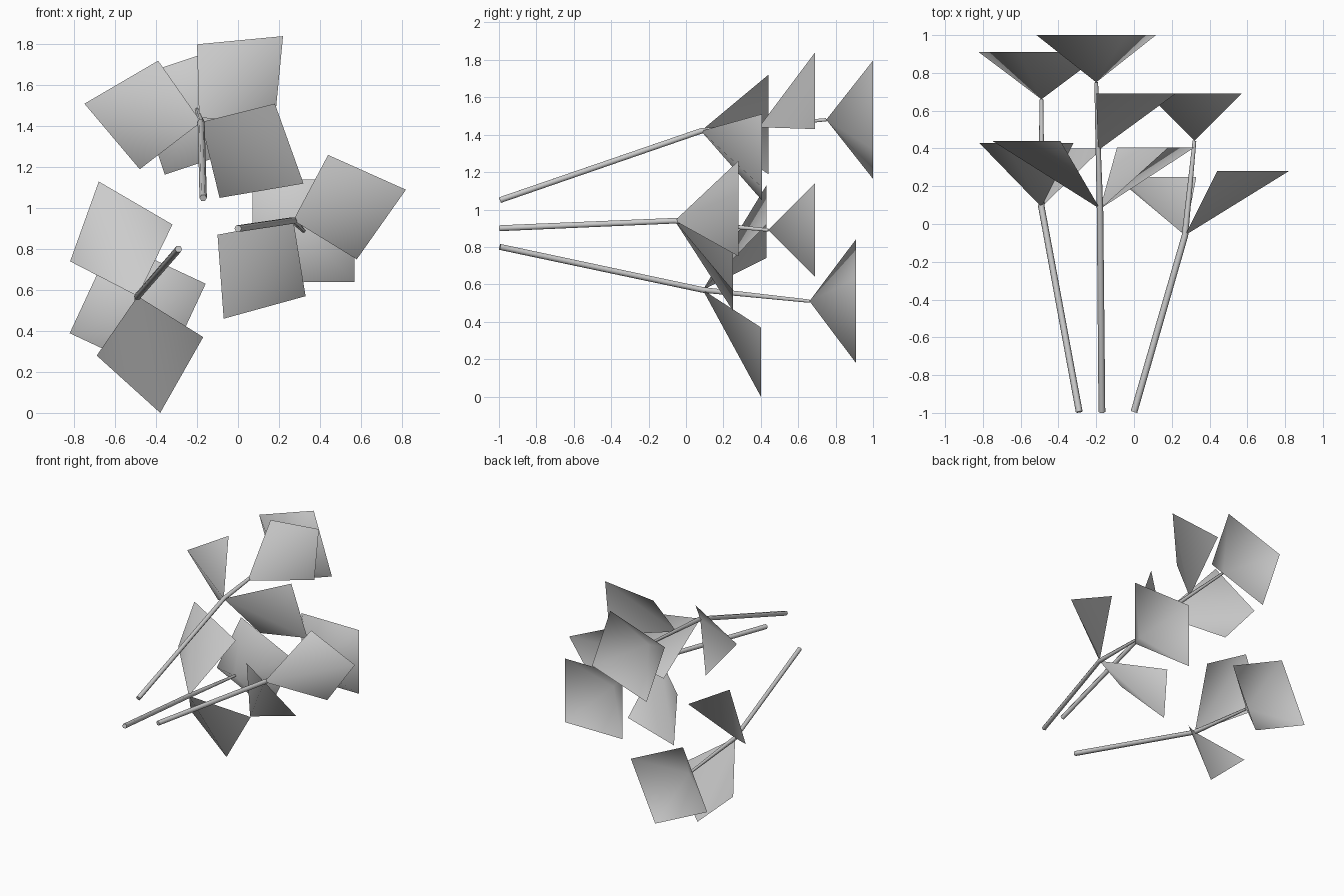
import bpy, math
from mathutils import Vector

cube = bpy.data.objects.get("Cube")
if cube:
    bpy.data.objects.remove(cube, do_unlink=True)

grey = bpy.data.materials.new("plain grey")
grey.use_nodes = True
grey.diffuse_color = (0.6, 0.6, 0.6, 1)
grey.node_tree.nodes["Principled BSDF"].inputs["Base Color"].default_value = (0.6, 0.6, 0.6, 1)


def sheet(name, verts, faces):
    """Thin smooth-shaded surface."""
    mesh = bpy.data.meshes.new(name)
    mesh.from_pydata(verts, [], faces)
    mesh.materials.append(grey)
    for p in mesh.polygons:
        p.use_smooth = True
    obj = bpy.data.objects.new(name, mesh)
    bpy.context.collection.objects.link(obj)
    return obj


def leaf(name, root, y, side_a, far, side_b):
    """Square leaf folded along the diagonal from its root to its far corner."""
    corners = [(x, y, z) for x, z in (side_a, far, side_b)]
    sheet(name, [root] + corners, [(0, 1, 2), (0, 2, 3)])


def flower(name, tip, angle, half=0.25):
    """Open four-sided pyramid at the end of a stem."""
    radius = half * math.sqrt(2)
    verts = [tip]
    for i in range(4):
        a = math.radians(angle + 90 * i)
        verts.append(Vector(tip) + Vector((radius * math.cos(a), half, radius * math.sin(a))))
    sheet(name, verts, [(0, i + 1, (i + 1) % 4 + 1) for i in range(4)])


def stem(name, points):
    """Bent six-sided tube that thins toward its tip."""
    curve = bpy.data.curves.new(name, "CURVE")
    curve.dimensions = "3D"
    curve.bevel_depth = 0.018
    curve.bevel_resolution = 1
    curve.use_fill_caps = True
    spline = curve.splines.new("POLY")
    spline.points.add(len(points) - 1)
    for sp, co, r in zip(spline.points, points, (1, 0.95, 0.55)):
        sp.co = (*co, 1)
        sp.radius = r
    temp = bpy.data.objects.new(name + "_path", curve)
    bpy.context.collection.objects.link(temp)
    mesh = bpy.data.meshes.new_from_object(temp.evaluated_get(bpy.context.evaluated_depsgraph_get()))
    bpy.data.objects.remove(temp, do_unlink=True)
    mesh.name = name
    mesh.materials.clear()
    mesh.materials.append(grey)
    obj = bpy.data.objects.new(name, mesh)
    bpy.context.collection.objects.link(obj)
    bpy.ops.object.select_all(action="DESELECT")
    obj.select_set(True)
    bpy.context.view_layer.objects.active = obj
    bpy.ops.object.shade_smooth_by_angle(angle=math.radians(62))


# Upper branch
bend, tip = (-0.18, 0.08, 1.42), (-0.20, 0.75, 1.48)
stem("upper_stem", [(-0.17, -0.995, 1.05), bend, tip])
leaf("upper_left_leaf", bend, 0.44, (-0.48, 1.19), (-0.75, 1.51), (-0.39, 1.72))
leaf("upper_right_leaf", bend, 0.405, (0.18, 1.51), (0.32, 1.12), (-0.09, 1.05))
leaf("upper_middle_leaf", (-0.19, 0.39, 1.44), 0.69, (-0.20, 1.80), (0.22, 1.84), (0.18, 1.43))
flower("upper_flower", tip, 63.5)

# Branch on the +x side
bend, tip = (0.27, -0.06, 0.94), (0.32, 0.44, 0.89)
stem("left_stem", [(0.0, -0.995, 0.90), bend, tip])
leaf("left_high_leaf", bend, 0.28, (0.44, 1.26), (0.82, 1.09), (0.58, 0.75))
leaf("left_low_leaf", bend, 0.25, (0.33, 0.57), (-0.07, 0.46), (-0.10, 0.87))
flower("left_flower", tip, 45)

# Branch on the -x side
bend, tip = (-0.49, 0.09, 0.57), (-0.49, 0.66, 0.51)
stem("right_stem", [(-0.29, -0.995, 0.80), bend, tip])
leaf("right_high_leaf", bend, 0.43, (-0.82, 0.74), (-0.68, 1.13), (-0.32, 0.92))
leaf("right_low_leaf", bend, 0.40, (-0.17, 0.37), (-0.38, 0.0), (-0.69, 0.28))
flower("right_flower", tip, 20)
